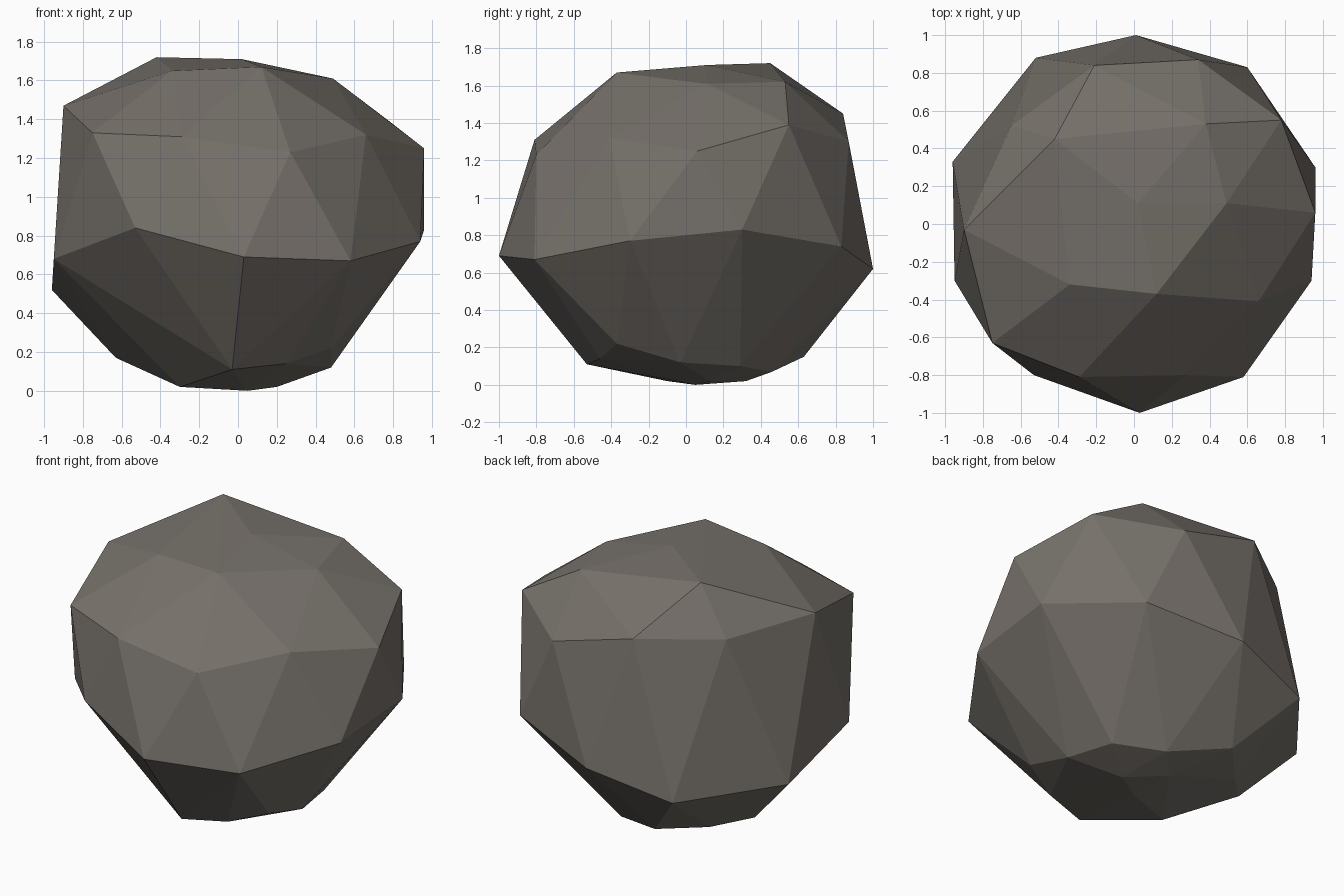
import bpy, bmesh

# Boulder: faceted stone described by a few irregular rings, skinned as a hull
crown = [(0.02, 0.11, 1.71), (-0.42, 0.45, 1.72), (0.12, -0.37, 1.67),
         (-0.34, -0.32, 1.65), (0.49, 0.11, 1.61), (0.38, 0.53, 1.62)]
shoulder = [(-0.90, -0.03, 1.47), (-0.75, -0.63, 1.33), (-0.29, -0.81, 1.31),
            (0.27, -0.80, 1.23), (0.66, -0.41, 1.32), (0.96, 0.06, 1.25),
            (0.78, 0.55, 1.39), (0.34, 0.87, 1.30), (-0.21, 0.84, 1.45),
            (-0.65, 0.52, 1.44)]
waist = [(0.96, 0.30, 0.83), (0.94, -0.30, 0.77), (0.58, -0.81, 0.67),
         (0.03, -1.00, 0.69), (-0.53, -0.80, 0.84), (-0.95, -0.30, 0.68),
         (-0.96, 0.33, 0.52), (-0.52, 0.88, 0.49), (0.01, 1.00, 0.62),
         (0.60, 0.83, 0.74)]
foot = [(-0.03, -0.53, 0.11), (0.25, -0.46, 0.14), (0.48, -0.37, 0.22),
        (0.48, -0.03, 0.12), (0.41, 0.29, 0.10), (0.14, 0.46, 0.07),
        (-0.22, 0.63, 0.15), (-0.44, 0.39, 0.13), (-0.63, 0.20, 0.17),
        (-0.30, -0.10, 0.02)]
base = [(0.20, 0.13, 0.02), (0.0, 0.32, 0.02), (0.05, 0.05, 0.0)]

bm = bmesh.new()
for p in crown + shoulder + waist + foot + base:
    bm.verts.new(p)
bmesh.ops.convex_hull(bm, input=bm.verts[:])
# Remove any points that ended up inside the stone
bmesh.ops.delete(bm, geom=[v for v in bm.verts if not v.link_faces], context='VERTS')
bmesh.ops.recalc_face_normals(bm, faces=bm.faces[:])

mesh = bpy.data.meshes.new("boulder")
bm.to_mesh(mesh)
bm.free()

# Single warm grey stone colour, flat faces
stone = bpy.data.materials.new("warm grey stone")
stone.diffuse_color = (0.18, 0.163, 0.143, 1.0)
mesh.materials.append(stone)

boulder = bpy.data.objects.new("boulder", mesh)
bpy.context.collection.objects.link(boulder)
